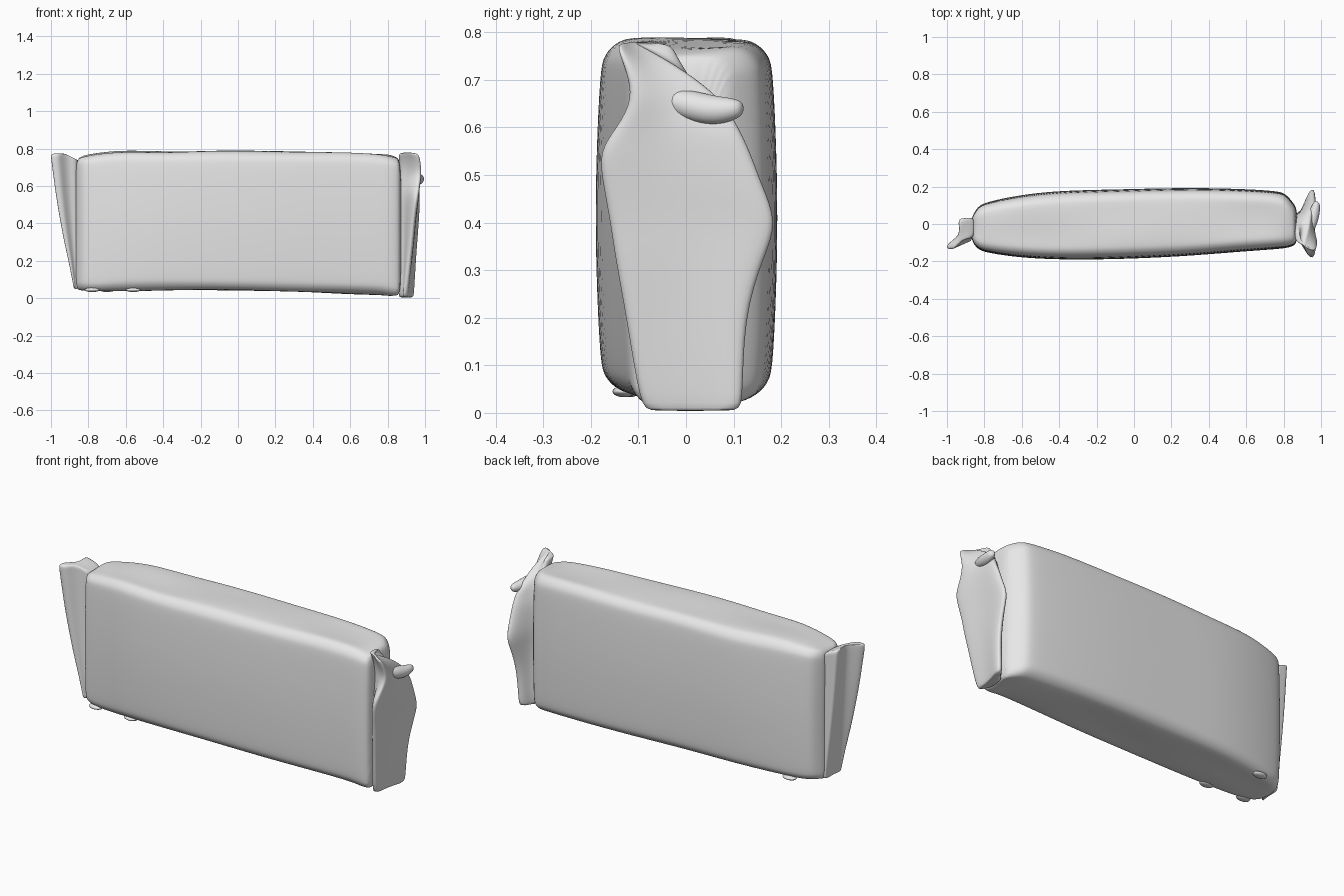
import bpy, bmesh, math
from mathutils import Vector

default_cube = bpy.data.objects.get("Cube")
if default_cube:
    bpy.data.objects.remove(default_cube, do_unlink=True)

UNIT = 0.01  # measurements below are in hundredths

wrapper = bpy.data.materials.new("wrapper_grey")
wrapper.use_nodes = True
grey = (0.8, 0.8, 0.8, 1.0)
wrapper.diffuse_color = grey
wrapper.node_tree.nodes["Principled BSDF"].inputs["Base Color"].default_value = grey


def finish(obj, levels):
    """Give a part its material, subdivision and smooth shading."""
    obj.data.materials.clear()
    obj.data.materials.append(wrapper)
    for face in obj.data.polygons:
        face.use_smooth = True
    if levels:
        subdivision = obj.modifiers.new("soften", 'SUBSURF')
        subdivision.levels = subdivision.render_levels = levels


def loft(name, rings, levels):
    """Skin a list of closed rings and cap both ends."""
    bm = bmesh.new()
    rows = [[bm.verts.new(Vector(p) * UNIT) for p in ring] for ring in rings]
    count = len(rows[0])
    for low, high in zip(rows, rows[1:]):
        for i in range(count):
            j = (i + 1) % count
            bm.faces.new((low[i], low[j], high[j], high[i]))
    bm.faces.new(rows[0][::-1])
    bm.faces.new(rows[-1])
    bmesh.ops.recalc_face_normals(bm, faces=bm.faces)
    mesh = bpy.data.meshes.new(name)
    bm.to_mesh(mesh)
    bm.free()
    obj = bpy.data.objects.new(name, mesh)
    bpy.context.collection.objects.link(obj)
    finish(obj, levels)
    return obj


def body_ring(x, front, back, bottom, top, radius):
    """Rounded rectangle whose broad sides bulge at mid height."""
    ring = []
    half_y, half_z = (back - front) / 2, (top - bottom) / 2
    mid_y, mid_z = (front + back) / 2, (top + bottom) / 2
    radius = min(radius, half_y * 0.8)
    corners = ((1, 1), (-1, 1), (-1, -1), (1, -1))
    for quarter, (sy, sz) in enumerate(corners):
        for step in range(5):
            a = math.pi / 2 * (quarter + step / 4)
            y = sy * (half_y - radius) + radius * math.cos(a)
            z = sz * (half_z - radius) + radius * math.sin(a)
            ring.append((y, z))
        # points along the following straight side
        if quarter % 2:
            for t in (0.6, 0.2, -0.2, -0.6):
                ring.append((sy * half_y, -t * half_z * -sz))
        else:
            ring += [(sy * half_y * t, sz * half_z) for t in (0.3, -0.3)]
    result = []
    for y, z in ring:
        bulge = 1 - 0.09 * (z / half_z) ** 2
        crinkle = 0.5 * math.sin(x * 0.31 + y * 0.2) * (abs(z) / half_z) ** 4
        result.append((x, mid_y + y * bulge, mid_z + z + crinkle))
    return result


# Main wrapped block: x, front, back, bottom, top, corner radius
stations = [
    (-87, -8, 3, 6, 72, 3),
    (-85.5, -11, 6, 5, 75, 4),
    (-83, -14, 10, 4.5, 76, 5),
    (-78, -15.5, 12, 4, 77, 5),
    (-62, -18, 15.5, 4, 79, 6),
    (-40, -19.2, 18, 4.5, 78, 6),
    (-10, -19, 18.5, 4.5, 79, 6),
    (25, -17.5, 19.5, 4, 78.5, 6),
    (55, -15, 19, 2.5, 78, 6),
    (76, -13.5, 17.8, 2, 77, 6),
    (81, -13, 16.5, 1.5, 76.5, 6),
    (85, -12, 11.5, 1.5, 75, 5),
    (87.5, -10, 8, 2, 73, 4),
]
loft("wrapped_block", [body_ring(*s) for s in stations], 2)

# Right end flap: z, front lip x, front lip y, back lip x, back lip y, waist
right_rows = [
    (0.4, 90, -8, 93.5, 11, 6),
    (1, 90.5, -10, 94, 12.5, 8),
    (20, 92.5, -13, 95, 12.5, 8),
    (33, 94, -15.5, 96, 17, 7),
    (40, 94.5, -16.5, 96.5, 20, 7),
    (48, 95.5, -18, 97, 16.5, 7),
    (55, 96.5, -19, 97, 14, 7),
    (60, 97, -15, 97, 11.5, 6),
    (66, 98, -11.5, 95, 8, 5),
    (72, 97.5, -13, 94, 0, 4),
    (76, 97, -14.5, 92, -7, 4),
    (78, 95, -14.5, 91, -11, 4),
]


def right_ring(z, fx, fy, bx, by, waist):
    lean = (fy + by) / 4 if z > 65 else 0
    mid = (fy + by) / 2
    return [(86, lean - waist, z), (89, lean - waist, z), (fx - 3, fy + 0.7, z),
            (fx, fy, z), (fx + 0.5, fy * 0.7 + mid * 0.3, z),
            ((fx + bx) / 2 - 0.5, mid, z), (bx + 0.3, by * 0.7 + mid * 0.3, z),
            (bx, by, z), (bx - 3, by - 0.7, z),
            (89, lean + waist * 0.8, z), (86, lean + waist * 0.8, z)]


loft("right_end_flap", [right_ring(*r) for r in right_rows], 2)

# Left end flap: folded section, shrinking towards the block lower down
fold = [(1, -8), (-4, -7.5), (-8, -11), (-10, -13.5), (-14, -13.5), (-14, -11),
        (-10, -8), (-7, -5), (-8, 1), (-7, 3.2), (-3, 3), (1, 4)]
left_rows = [(5, 0.12), (6, 0.14), (18, 0.3), (30, 0.5), (45, 0.7), (57, 0.84),
             (68, 0.94), (76, 1.02), (78, 1.0)]


def left_ring(z, reach):
    ring = []
    for x, y in fold:
        flat = max(-8.5, min(4, y))
        drop = 4 * max(0, (z - 66) / 12) * max(0, (x + 6) / 7)
        px = -86 + x * reach if x < 0 else -86 + x
        ring.append((px, flat + (y - flat) * reach, z - drop))
    return ring


loft("left_end_flap", [left_ring(*r) for r in left_rows], 2)

# Twisted tip sticking out of the right flap
tip_path = [(93, -5, 66, 2.5), (95, 1, 64.5, 3.6), (96.5, 6, 63.5, 3.3),
            (97.6, 10, 63.8, 2.5), (98, 12, 64, 1.4)]
tip_rings = []
for x, y, z, r in tip_path:
    angles = [math.tau * i / 10 for i in range(10)]
    tip_rings.append([(x + r * 0.85 * math.cos(a), y - r * 0.4 * math.cos(a),
                       z + r * math.sin(a)) for a in angles])
loft("right_flap_tip", tip_rings, 2)

# Small creases of film under the block
for x, y in ((-78, -12), (-56, -13), (-70, 10)):
    bpy.ops.mesh.primitive_uv_sphere_add(segments=16, ring_count=8, radius=UNIT,
                                         location=(x * UNIT, y * UNIT, 0.045))
    crease = bpy.context.object
    crease.name = "bottom_crease"
    crease.scale = (4, 2.5, 1.2)
    finish(crease, 0)
